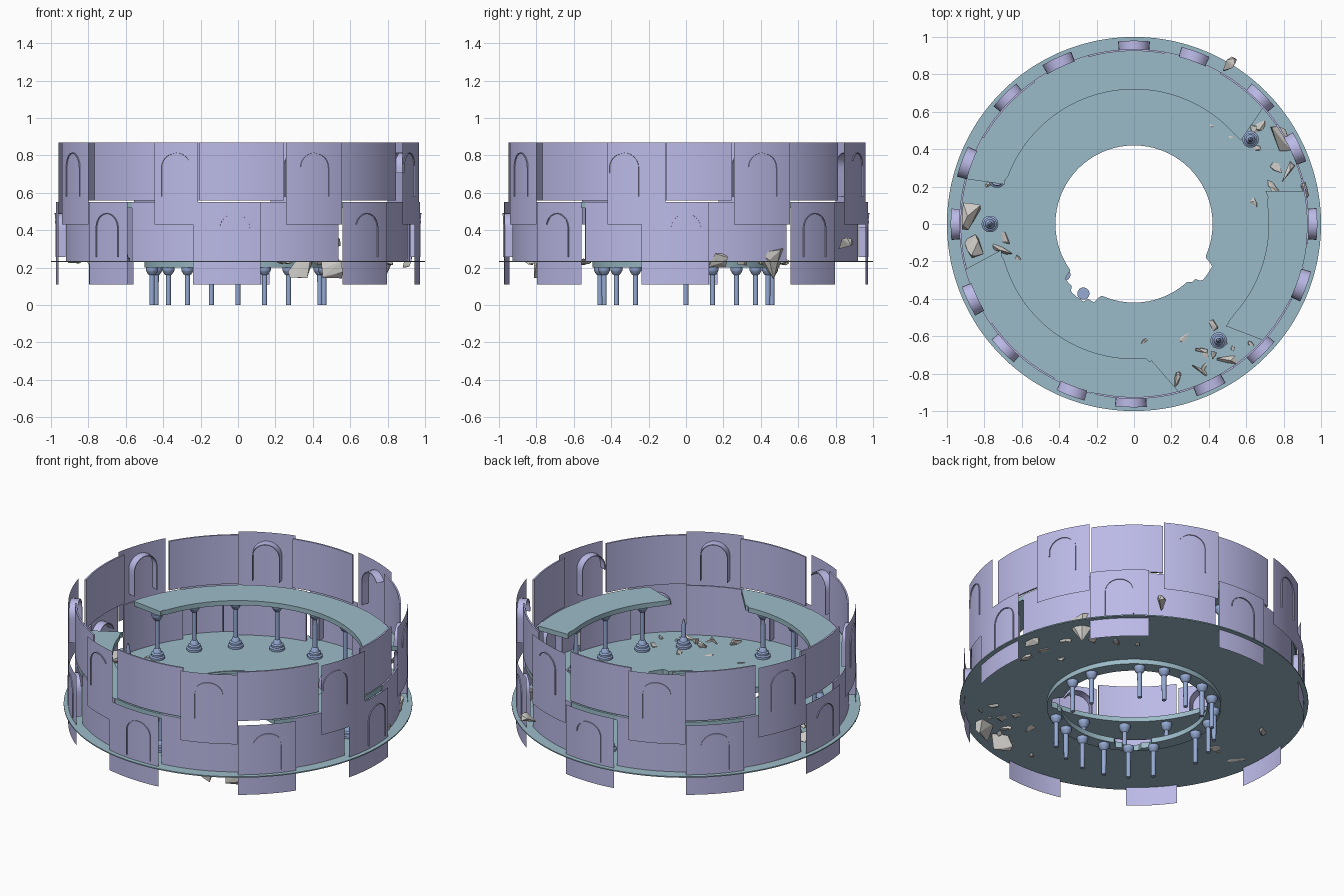
import bpy, bmesh, math, random
from mathutils import Vector, Euler

if "Cube" in bpy.data.objects:
    bpy.data.objects.remove(bpy.data.objects["Cube"])

random.seed(4)
rad = math.radians


def material(name, rgb):
    m = bpy.data.materials.new(name)
    m.diffuse_color = (*rgb, 1)
    m.use_nodes = True
    m.node_tree.nodes["Principled BSDF"].inputs["Base Color"].default_value = m.diffuse_color
    return m


STONE = material("wall_stone", (0.5, 0.49, 0.8))
FLOOR = material("floor_stone", (0.33, 0.5, 0.58))
COLUMN = material("column_stone", (0.3, 0.4, 0.65))
RUBBLE = material("rubble_stone", (0.6, 0.58, 0.55))


def finish(name, bm, mat, smooth=True, fix=True):
    if fix:
        bmesh.ops.recalc_face_normals(bm, faces=bm.faces)
    me = bpy.data.meshes.new(name)
    bm.to_mesh(me)
    bm.free()
    ob = bpy.data.objects.new(name, me)
    bpy.context.collection.objects.link(ob)
    me.materials.append(mat)
    if smooth:
        bpy.context.view_layer.objects.active = ob
        ob.select_set(True)
        bpy.ops.object.shade_smooth_by_angle(angle=rad(35))
        ob.select_set(False)
    return ob


def polar(bm, r, a, z):
    return bm.verts.new((r * math.cos(rad(a)), r * math.sin(rad(a)), z))


def sector(bm, r0, r1, z0, z1, a0, a1, step=2.0, skew=(0, 0), jag=0):
    """Curved block; r0 may be a function of angle, skew slants and jag roughens the ends."""
    full = abs(a1 - a0) >= 360
    n = max(2, round((a1 - a0) / step))
    rings = []
    for i in range(n if full else n + 1):
        t = i / n
        a = a0 + (a1 - a0) * t
        off = skew[0] * max(0, 1 - 5 * t) + skew[1] * max(0, 5 * t - 4)
        ri = r0(a) if callable(r0) else r0
        if jag and (i < 2 or i > n - 2):
            ri += random.uniform(0, jag)
        rings.append([polar(bm, ri, a + off, z0), polar(bm, r1, a, z0),
                      polar(bm, r1, a, z1), polar(bm, ri, a + off, z1)])
    for i in range(n):
        p, q = rings[i], rings[(i + 1) % len(rings)]
        for k in range(4):
            bm.faces.new((p[k], p[(k + 1) % 4], q[(k + 1) % 4], q[k]))
    if not full:
        bm.faces.new(rings[0])
        bm.faces.new(rings[-1][::-1])


# Broken bites in the inner rim: (centre angle, half width, depth)
BITES = [(223, 7, .05), (232, 8, .075), (240, 5, .05), (326, 9, .055), (317, 4, .02)]


def rim_radius(a):
    return 0.42 + max(d * max(0, min(1, 3 * (1 - abs(a - c) / w))) for c, w, d in BITES)


# Ground ring and the lip around its central opening
bm = bmesh.new()
sector(bm, lambda a: max(0.44, rim_radius(a)), 1.0, 0.23, 0.237, 0, 360, 1.5)
finish("floor_ring", bm, FLOOR)
bm = bmesh.new()
sector(bm, rim_radius, 0.50, 0.20, 0.232, 0, 360, 1.5)
finish("inner_rim", bm, FLOOR)

# Broken upper gallery
bm = bmesh.new()
for a0, a1, skew in ((42, 165, (-4, -2)), (195, 285, (-4, -38 / 5)), (318, 371, (-6, 3))):
    sector(bm, 0.72, 0.93, 0.52, 0.55, a0, a1, 2, skew, 0.02)
finish("gallery", bm, FLOOR)


# Tiers: (name, wall bottom, wall top, [(centre, half width) of panels])
lower = [(k * 45, 10) for k in range(8)]
lower[5], lower[6], lower[0] = (224, 8.7), (266.4, 10.7), (-3.5, 10.7)
upper = [(25 + k * 45, 9.8) for k in range(8)]
upper[5], upper[7] = (250, 7.3), (344, 9.5)


def panel(bm, a, half, z0, z1, r=0.974):
    cols = [(polar(bm, r, a + half * t / 6, z0), polar(bm, r, a + half * t / 6, z1))
            for t in range(-6, 7)]
    for p, q in zip(cols, cols[1:]):
        bm.faces.new((p[0], q[0], q[1], p[1]))


def arch(bm, a, z, start, end):
    """Thin curved arch lining that pokes through its panel."""
    path = [(-1, z + .02 + .0425 * i) for i in range(4)]
    path += [(-math.cos(math.pi * i / 12), z + .175 + .08 * math.sin(math.pi * i / 12))
             for i in range(13)]
    path += [(1, z + .1475 - .0425 * i) for i in range(4)]
    path = path[start:len(path) - end]
    loops = []
    for u, h in path:
        row = []
        for r, s in ((.925, 1), (.980, 1), (.980, .94), (.925, .94)):
            dz = (s - 1) * max(0, h - z - .175)
            row.append(polar(bm, r, a + math.degrees(u * .083 * s / .95), h + dz))
        loops.append(row)
    for p, q in zip(loops, loops[1:]):
        for k in range(4):
            bm.faces.new((p[k], p[(k + 1) % 4], q[(k + 1) % 4], q[k]))
    bm.faces.new(loops[0])
    bm.faces.new(loops[-1][::-1])


for name, z0, z1, panels in (("lower", .237, .55, lower), ("upper", .56, .87, upper)):
    walls, sheets, arches = bmesh.new(), bmesh.new(), bmesh.new()
    order = sorted(panels)
    for i, (a, half) in enumerate(order):
        b, bhalf = order[(i + 1) % 8]
        if i == 7:
            b += 360
        sector(walls, .925, .935, z0, z1, a + half, b - bhalf)
        panel(sheets, a, half, z1 - .44, z1)
        arch_a = {-3.5: 0, 266.4: 269, 344: 340}.get(a, a)
        broken = random.choice((0, 0, 1, 2))
        arch(arches, arch_a, z0,
             random.randint(3, 6) if broken == 1 else 0,
             random.randint(4, 9) if broken == 2 else 0)
    finish(name + "_wall", walls, STONE)
    finish(name + "_arch_panels", sheets, STONE, fix=False)
    finish(name + "_arches", arches, STONE)


def lathe(bm, x, y, profile, n=14):
    rings = [[bm.verts.new((x + r * math.cos(2 * math.pi * k / n),
                            y + r * math.sin(2 * math.pi * k / n), z)) for k in range(n)]
             for r, z in profile]
    for p, q in zip(rings, rings[1:]):
        for k in range(n):
            bm.faces.new((p[k], p[(k + 1) % n], q[(k + 1) % n], q[k]))
    bm.faces.new(rings[0][::-1])
    bm.faces.new(rings[-1])


# Columns below the rim and columns carrying the gallery
HANGING = [(.013, 0), (.014, .16), (.022, .166), (.03, .18), (.033, .185), (.033, .20)]
BASE = [(.045, .237), (.045, .25), (.036, .256), (.036, .268), (.026, .274), (.018, .295)]
FULL = BASE + [(.014, .30), (.013, .475), (.02, .48), (.03, .498), (.033, .503), (.033, .52)]
low, high, stumps = bmesh.new(), bmesh.new(), bmesh.new()
for k in range(20):
    a = k * 18
    c, s = math.cos(rad(a)), math.sin(rad(a))
    if a not in (36, 198, 324, 342):
        lathe(low, .46 * c, .46 * s, HANGING)
    if a in (36, 180, 306):
        lathe(stumps, .77 * c, .77 * s, BASE + [(.014, .30), (.013, .37), (.004, .41)])
    elif a not in (18, 288):
        lathe(high, .77 * c, .77 * s, FULL)
finish("rim_columns", low, COLUMN)
finish("gallery_columns", high, COLUMN)
finish("broken_columns", stumps, COLUMN)


# Rubble: convex chunks lying in and through the floor
def chunk(bm, loc, size, rot):
    pts = []
    for _ in range(11):
        v = Vector([random.uniform(-1, 1) for _ in range(3)])
        m = max(abs(c) for c in v)
        v = Vector([c / m * d / 2 for c, d in zip(v, size)])
        v.rotate(Euler(rot))
        pts.append(bm.verts.new(v + Vector(loc)))
    res = bmesh.ops.convex_hull(bm, input=pts)
    junk = [g for g in res["geom_interior"] if isinstance(g, bmesh.types.BMVert)]
    bmesh.ops.delete(bm, geom=junk, context='VERTS')


# x, y, z, length, width, height, turn
ROCKS = [(-.87, .04, .28, .10, .14, .07, 0), (-.86, -.12, .25, .08, .11, .06, 20),
         (-.70, -.14, .25, .12, .03, .03, -20), (.78, .46, .22, .07, .16, .16, 25),
         (.82, .28, .26, .03, .13, .04, -30), (.74, .20, .25, .03, .10, .03, 35),
         (.91, .17, .24, .03, .10, .08, 10), (.51, .85, .33, .05, .09, .05, -30),
         (.50, -.74, .19, .11, .06, .13, 10), (.33, -.78, .20, .13, .03, .11, -30),
         (.36, -.68, .25, .06, .03, .03, 0), (.42, -.70, .25, .03, .05, .03, -20),
         (.23, -.83, .24, .03, .08, .05, -25)]
bm = bmesh.new()
for x, y, z, l, w, h, t in ROCKS:
    chunk(bm, (x, y, z), (l, w, h), (random.uniform(-.3, .3), random.uniform(-.3, .3), rad(t)))
for i in range(22):
    a, r = rad(random.choice((25, 180, 295)) + random.uniform(-28, 28)), random.uniform(.62, .9)
    d = random.uniform(.02, .055)
    chunk(bm, (r * math.cos(a), r * math.sin(a), .23), (d, d * 1.6, .03), (0, .2, a * 3))
finish("rubble", bm, RUBBLE, smooth=False)
